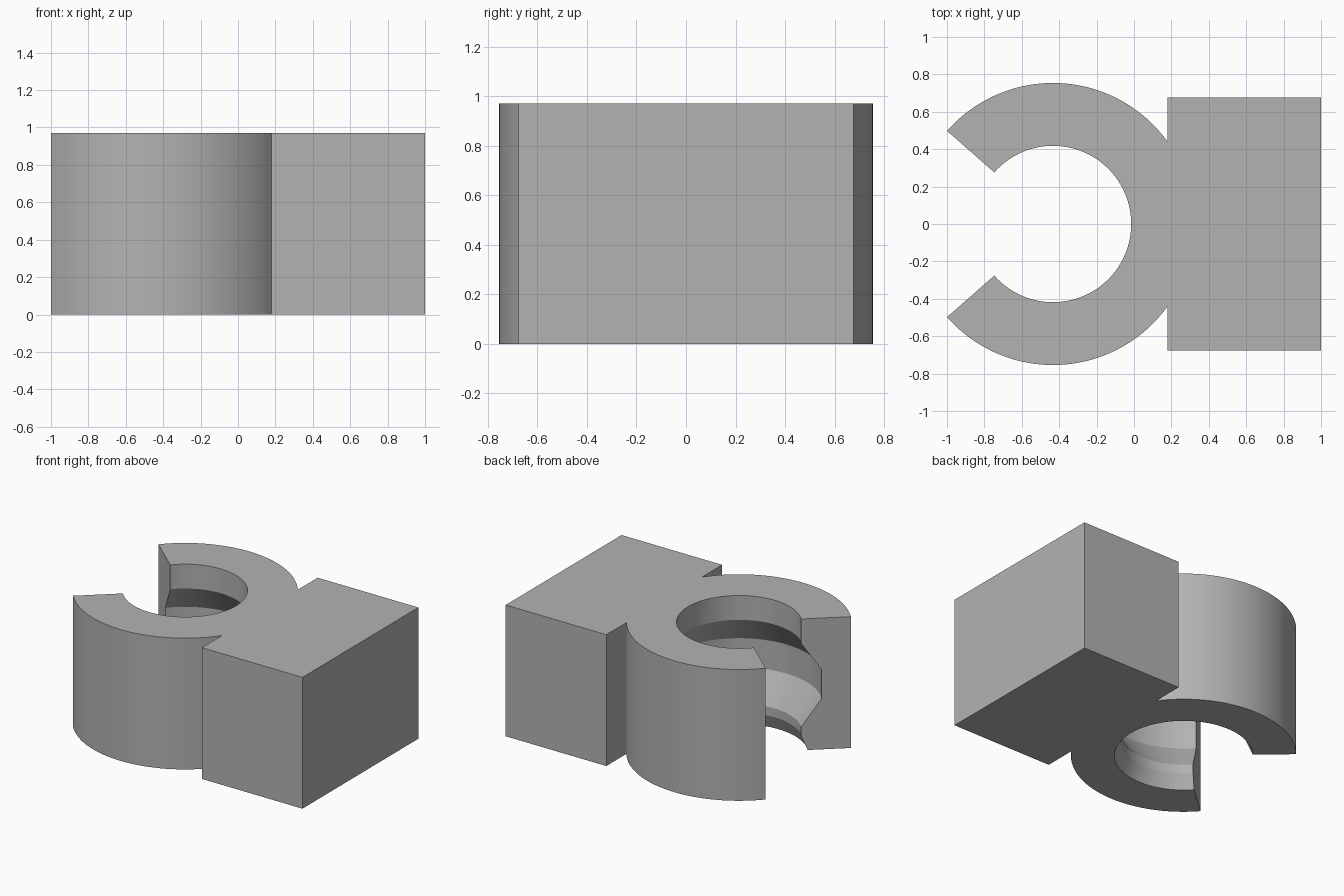
import bpy
import bmesh
from math import radians, cos, sin, acos

if "Cube" in bpy.data.objects:
    bpy.data.objects.remove(bpy.data.objects["Cube"], do_unlink=True)

HEIGHT = 0.97
CENTRE_X = -0.433
OUTER_R = 0.754
LIP_R = 0.418
GROOVE_R = 0.557
JAW_ANGLE = radians(138.7)      # where each arm ends
BLOCK_X, BLOCK_Y = 0.178, 0.676  # inner face and half width of the block

grey = bpy.data.materials.new("plain grey")
grey.use_nodes = True
colour = (0.45, 0.45, 0.45, 1)
grey.diffuse_color = colour
grey.node_tree.nodes["Principled BSDF"].inputs["Base Color"].default_value = colour


def arc(radius, start, end, steps):
    angles = [start + (end - start) * i / steps for i in range(steps + 1)]
    return [(CENTRE_X + radius * cos(a), radius * sin(a)) for a in angles]


# Outside outline: upper arm, square block, lower arm
meet = acos((BLOCK_X - CENTRE_X) / OUTER_R)
outside = arc(OUTER_R, JAW_ANGLE, meet, 40)
outside += [(BLOCK_X, BLOCK_Y), (1, BLOCK_Y), (1, -BLOCK_Y), (BLOCK_X, -BLOCK_Y)]
outside += arc(OUTER_R, -meet, -JAW_ANGLE, 40)

# Bore profile from bottom to top: chamfer, lip, groove, lip
bore = [(0.463, 0), (LIP_R, 0.105), (LIP_R, 0.17), (GROOVE_R, 0.375),
        (GROOVE_R, 0.59), (LIP_R, 0.79), (LIP_R, HEIGHT)]

bm = bmesh.new()


def ring(points, z):
    return [bm.verts.new((x, y, z)) for x, y in points]


def wall(low, high):
    for i in range(len(low) - 1):
        bm.faces.new((low[i], low[i + 1], high[i + 1], high[i]))


# Outer walls and stepped bore walls
bottom, top = ring(outside, 0), ring(outside, HEIGHT)
wall(bottom, top)
bore_rings = [ring(arc(r, -JAW_ANGLE, JAW_ANGLE, 96), z) for r, z in bore]
for low, high in zip(bore_rings, bore_rings[1:]):
    wall(low, high)

# Top, bottom and the two arm ends
bm.faces.new(top + bore_rings[-1])
bm.faces.new(bottom + bore_rings[0])
bm.faces.new([top[-1], bottom[-1]] + [r[0] for r in bore_rings])
bm.faces.new([top[0], bottom[0]] + [r[-1] for r in bore_rings])
bmesh.ops.recalc_face_normals(bm, faces=bm.faces)

mesh = bpy.data.meshes.new("clip_bracket")
bm.to_mesh(mesh)
bm.free()
mesh.materials.append(grey)
bracket = bpy.data.objects.new("clip_bracket", mesh)
bpy.context.collection.objects.link(bracket)

bpy.ops.object.select_all(action="DESELECT")
bracket.select_set(True)
bpy.context.view_layer.objects.active = bracket
bpy.ops.object.shade_smooth_by_angle(angle=radians(20))
